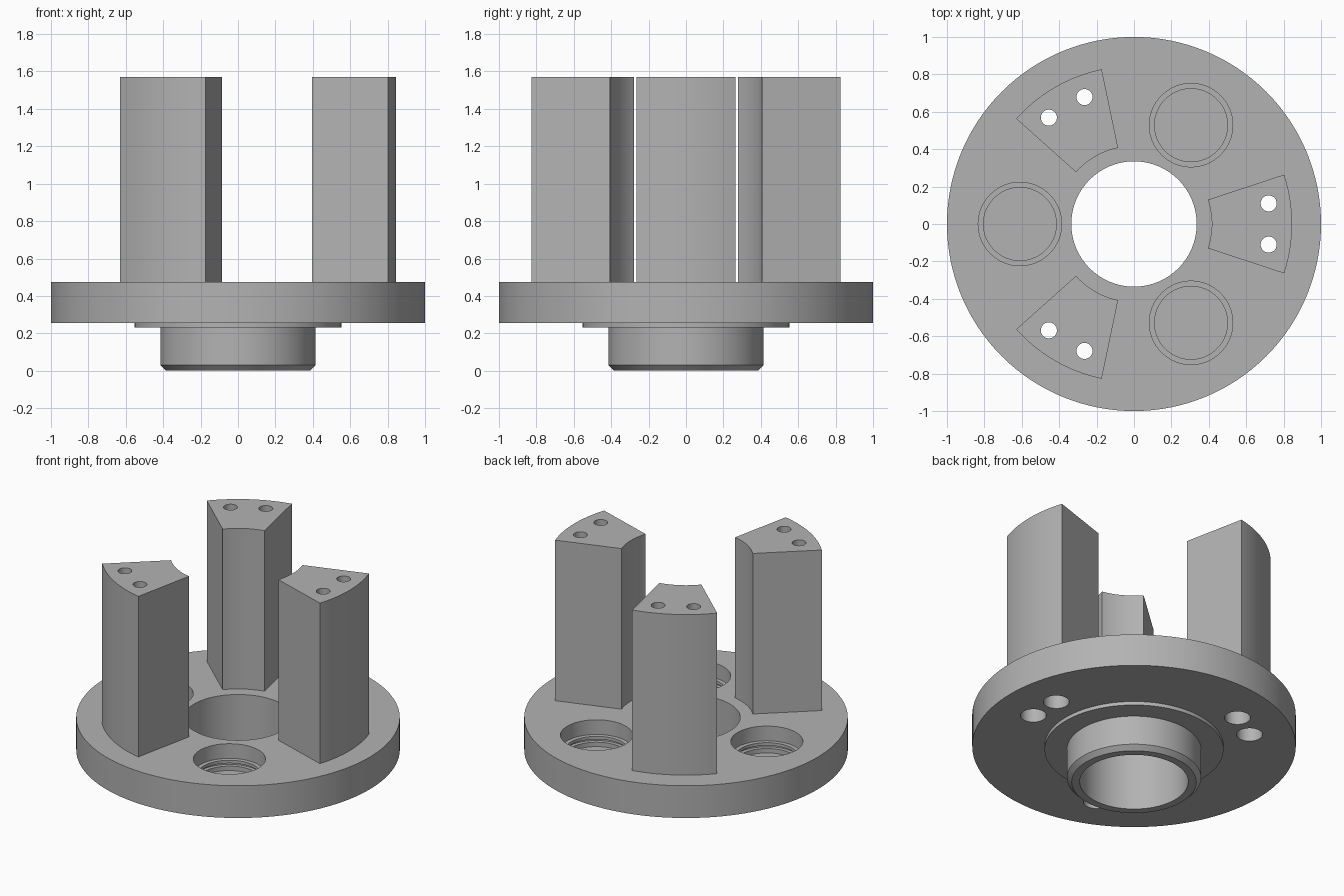
import bpy, bmesh, math
from mathutils import Matrix, Vector

if "Cube" in bpy.data.objects:
    bpy.data.objects.remove(bpy.data.objects["Cube"], do_unlink=True)

PLATE_BOTTOM, PLATE_TOP, POST_TOP = 0.255, 0.475, 1.57

metal = bpy.data.materials.new("grey metal")
metal.use_nodes = True
metal.diffuse_color = (0.45, 0.45, 0.45, 1)
metal.node_tree.nodes["Principled BSDF"].inputs["Base Color"].default_value = (0.45, 0.45, 0.45, 1)


def make_object(name, bm):
    bmesh.ops.recalc_face_normals(bm, faces=bm.faces)
    mesh = bpy.data.meshes.new(name)
    bm.to_mesh(mesh)
    bm.free()
    mesh.materials.append(metal)
    obj = bpy.data.objects.new(name, mesh)
    bpy.context.collection.objects.link(obj)
    return obj


def lathe(name, profile, center=(0, 0), segments=128):
    """Spin a closed (radius, height) profile about a vertical axis."""
    bm = bmesh.new()
    verts = [bm.verts.new((r, 0, z)) for r, z in profile]
    edges = [bm.edges.new((a, b)) for a, b in zip(verts, verts[1:] + verts[:1])]
    bmesh.ops.spin(bm, geom=verts + edges, axis=(0, 0, 1), cent=(0, 0, 0),
                   angle=math.tau, steps=segments, use_duplicate=False)
    bmesh.ops.remove_doubles(bm, verts=bm.verts, dist=1e-5)
    # Drop the edges left lying on the axis
    loose = [e for e in bm.edges if not e.link_faces]
    bmesh.ops.delete(bm, geom=loose, context='EDGES')
    bmesh.ops.translate(bm, verts=bm.verts, vec=(*center, 0))
    return make_object(name, bm)


def polar(radius, angle):
    return radius * math.cos(angle), radius * math.sin(angle)


def cut(target, cutters):
    for cutter in cutters:
        mod = target.modifiers.new("cut", 'BOOLEAN')
        mod.operation, mod.solver, mod.object = 'DIFFERENCE', 'EXACT', cutter
    depsgraph = bpy.context.evaluated_depsgraph_get()
    mesh = bpy.data.meshes.new_from_object(target.evaluated_get(depsgraph))
    target.modifiers.clear()
    target.data = mesh


def shade(obj):
    bpy.ops.object.select_all(action='DESELECT')
    obj.select_set(True)
    bpy.context.view_layer.objects.active = obj
    bpy.ops.object.shade_smooth_by_angle(angle=math.radians(25))


def wedge_post(name, angle):
    """Ring sector with radial sides and curved inner and outer faces."""
    half, steps, inner, outer = math.radians(18.2), 16, 0.416, 0.845
    sweep = [angle - half + 2 * half * i / steps for i in range(steps + 1)]
    outline = [polar(outer, a) for a in sweep] + [polar(inner, a) for a in reversed(sweep)]
    bm = bmesh.new()
    face = bm.faces.new([bm.verts.new((x, y, PLATE_TOP)) for x, y in outline])
    top = bmesh.ops.extrude_face_region(bm, geom=[face])["geom"]
    bmesh.ops.translate(bm, verts=[v for v in top if isinstance(v, bmesh.types.BMVert)],
                        vec=(0, 0, POST_TOP - PLATE_TOP))
    return make_object(name, bm)


# Round plate with shoulder, chamfered hub and central bore
base = lathe("base_plate", [
    (0.335, 0), (0.385, 0), (0.415, 0.03), (0.415, 0.23), (0.553, 0.23),
    (0.553, PLATE_BOTTOM), (1, PLATE_BOTTOM), (1, PLATE_TOP), (0.335, PLATE_TOP)])

base_cutters, posts = [], []
for i, label in enumerate(("left", "back_right", "front_right")):
    angle = i * math.tau / 3
    post = wedge_post(label + "_post", angle)

    # Pair of counterbored bolt holes through plate and post
    bolts = []
    for side in (-1, 1):
        spot = Matrix.Rotation(angle, 3, 'Z') @ Vector((0.72, side * 0.11, 0))
        bolts.append(lathe("bolt_cutter", [
            (0, 0.1), (0.08, 0.1), (0.08, 0.4), (0.043, 0.4), (0.043, 1.7), (0, 1.7)],
            spot.xy, 32))
    cut(post, bolts)
    posts.append(post)
    base_cutters += bolts

    # Blind stepped pocket with a groove, midway between posts
    base_cutters.append(lathe("pocket_cutter", [
        (0, 0.305), (0.195, 0.305), (0.195, 0.335), (0.22, 0.335), (0.22, 0.355),
        (0.195, 0.355), (0.195, 0.375), (0.223, 0.375), (0.223, 0.6), (0, 0.6)],
        polar(0.61, angle + math.pi / 3), 64))

cut(base, base_cutters)
for cutter in base_cutters:
    bpy.data.objects.remove(cutter, do_unlink=True)
for obj in [base] + posts:
    shade(obj)
